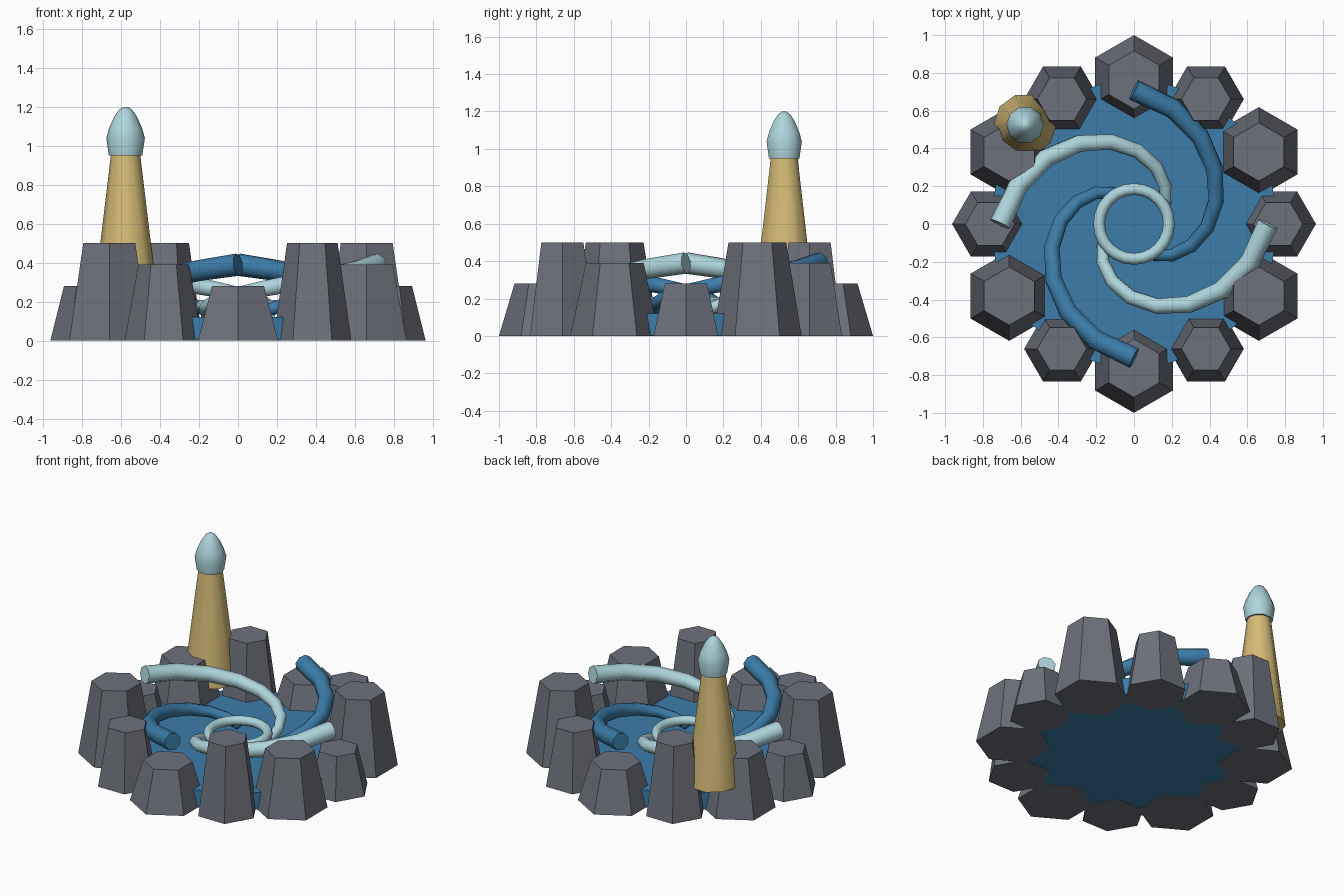
import bpy
from math import cos, sin, pi, radians

old = bpy.data.objects.get("Cube")
if old:
    bpy.data.objects.remove(old, do_unlink=True)


def material(name, rgb):
    m = bpy.data.materials.new(name)
    m.use_nodes = True
    m.diffuse_color = (*rgb, 1)
    m.node_tree.nodes["Principled BSDF"].inputs["Base Color"].default_value = (*rgb, 1)
    return m


stone = material("grey_stone", (0.155, 0.165, 0.2))
water = material("deep_blue", (0.045, 0.205, 0.4))
foam = material("pale_blue", (0.42, 0.67, 0.72))
sand = material("sand_yellow", (0.66, 0.5, 0.18))


def finish(name, mat, smooth=None):
    """Name and colour the active object, optionally smoothing it."""
    ob = bpy.context.object
    ob.name = ob.data.name = name
    ob.data.materials.clear()
    ob.data.materials.append(mat)
    if smooth:
        bpy.ops.object.shade_smooth_by_angle(angle=radians(smooth))
    return ob


def frustum(name, mat, sides, r1, r2, x, y, z1, z2, turn=0, smooth=None):
    bpy.ops.mesh.primitive_cone_add(vertices=sides, radius1=r1, radius2=r2, depth=z2 - z1,
                                    location=(x, y, (z1 + z2) / 2), rotation=(0, 0, turn))
    return finish(name, mat, smooth)


def lathe(name, mat, profile, sides, x, y, smooth):
    """Revolve (radius, height) pairs, closing both ends."""
    verts = [(r * cos(2 * pi * k / sides), r * sin(2 * pi * k / sides), z)
             for r, z in profile for k in range(sides)]
    faces = [(a * sides + k, a * sides + (k + 1) % sides,
              (a + 1) * sides + (k + 1) % sides, (a + 1) * sides + k)
             for a in range(len(profile) - 1) for k in range(sides)]
    faces += [tuple(reversed(range(sides))), tuple(range(len(verts) - sides, len(verts)))]
    me = bpy.data.meshes.new(name)
    me.from_pydata(verts, [], faces)
    ob = bpy.data.objects.new(name, me)
    ob.location = (x, y, 0)
    bpy.context.collection.objects.link(ob)
    activate(ob)
    return finish(name, mat, smooth)


def activate(ob):
    bpy.ops.object.select_all(action='DESELECT')
    ob.select_set(True)
    bpy.context.view_layer.objects.active = ob


def tube(name, mat, points):
    """Tapered round tube through (x, y, z, radius) points."""
    cu = bpy.data.curves.new(name, 'CURVE')
    cu.dimensions = '3D'
    cu.bevel_depth = 1
    cu.bevel_resolution = 2
    cu.use_fill_caps = True
    sp = cu.splines.new('POLY')
    sp.points.add(len(points) - 1)
    for p, (x, y, z, r) in zip(sp.points, points):
        p.co = (x, y, z, 1)
        p.radius = r
    ob = bpy.data.objects.new(name, cu)
    bpy.context.collection.objects.link(ob)
    activate(ob)
    bpy.ops.object.convert(target='MESH')
    return finish(name, mat, 50)


# Ring of hexagonal rocks: two widths, three heights
for i in range(12):
    a = i * pi / 6
    r = 0.237 if i % 2 else 0.2
    height = (0.28, 0.5, 0.39)[i % 3]
    frustum(f"rock_{i + 1}", stone, 6, r, r * 0.65, 0.763 * cos(a), 0.763 * sin(a),
            0, height, a + pi / 2)

# Water pool inside the rocks
frustum("pool", water, 24, 0.76, 0.76, 0, 0, 0.002, 0.12, 0, 40)

# Four rising spiral jets, alternating in colour
STEPS = 8
for j in range(4):
    path = []
    for k in range(STEPS + 1):
        t = k / STEPS
        a = radians(122 + 148 * t + 90 * j)
        r = 0.195 + 0.515 * t
        path.append((r * cos(a), r * sin(a), 0.14 + 0.25 * t, 0.03 + 0.028 * t))
    tube(f"spiral_jet_{j + 1}", foam if j % 2 else water, path)

# Foam ring at the centre
bpy.ops.mesh.primitive_torus_add(major_segments=24, minor_segments=10, major_radius=0.185,
                                 minor_radius=0.031, location=(0, 0, 0.18))
finish("foam_ring", foam, 60)

# Tower with a pointed lamp
TX, TY = -0.577, 0.525
frustum("tower", sand, 10, 0.166, 0.075, TX, TY, 0.2, 0.955, pi / 10, 50)
lathe("tower_lamp", foam,
      [(0.086, 0.95), (0.099, 1.04), (0.085, 1.09), (0.058, 1.15), (0.034, 1.185), (0.012, 1.2)],
      10, TX, TY, 50)
